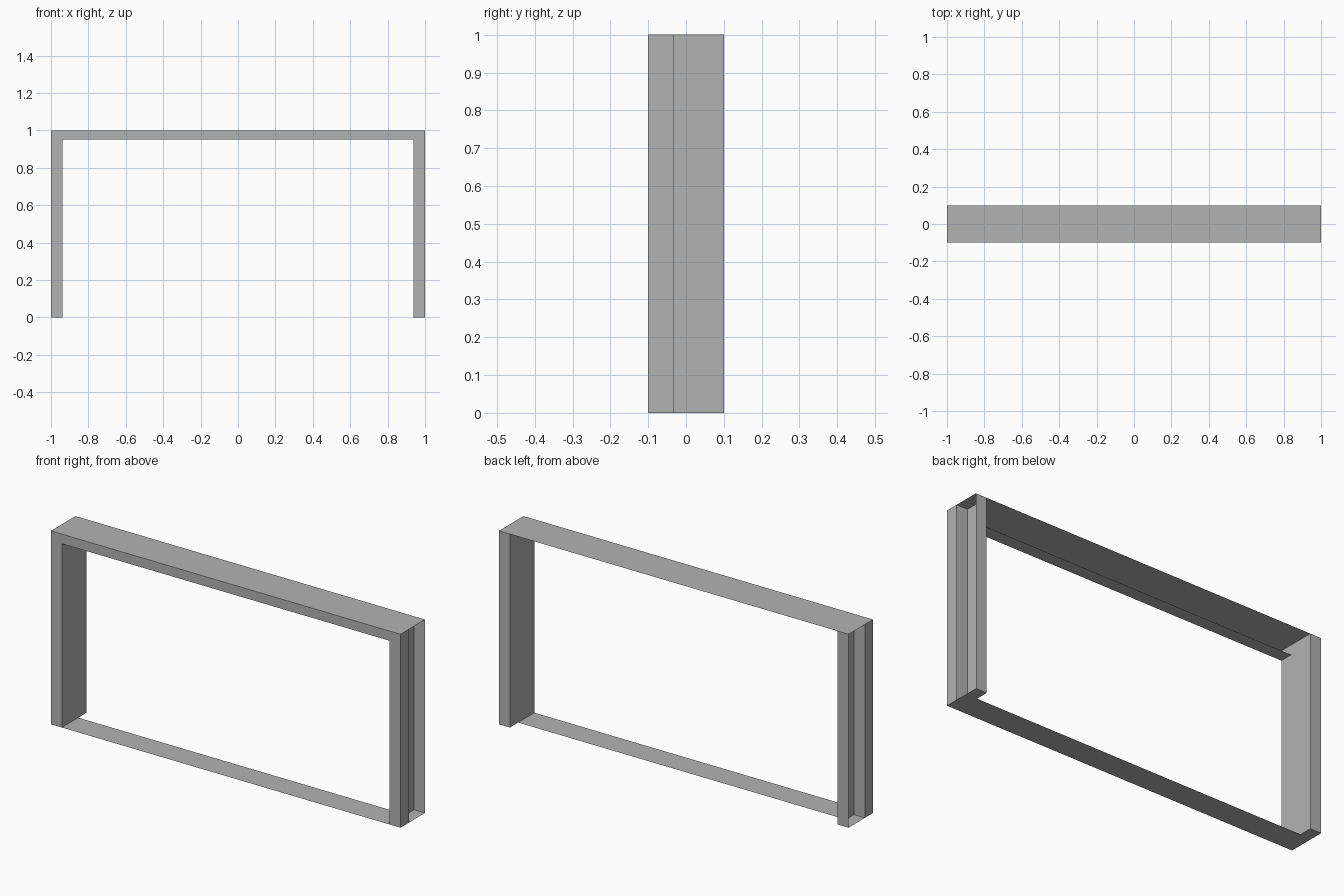
import bpy
import bmesh
from mathutils import Vector

cube = bpy.data.objects.get("Cube")
if cube:
    bpy.data.objects.remove(cube)

# Main dimensions
HALF = 1.0        # half width
INNER = 0.9375    # inner face of the posts
FRONT, BACK = -0.1, 0.1
REBATE = -0.033   # rear of the front section
SILL_BACK = 0.033
TOP, LINTEL = 1.0, 0.95

grey = bpy.data.materials.new("light_grey")
grey.use_nodes = True
colour = (0.45, 0.45, 0.45, 1)
grey.diffuse_color = colour
grey.node_tree.nodes["Principled BSDF"].inputs["Base Color"].default_value = colour


def finish(name, bm, mirror=False):
    bmesh.ops.remove_doubles(bm, verts=bm.verts, dist=0.0001)
    bmesh.ops.recalc_face_normals(bm, faces=bm.faces)
    mesh = bpy.data.meshes.new(name)
    bm.to_mesh(mesh)
    bm.free()
    mesh.materials.append(grey)
    obj = bpy.data.objects.new(name, mesh)
    bpy.context.collection.objects.link(obj)
    if mirror:
        mod = obj.modifiers.new("Mirror", 'MIRROR')
        mod.use_clip = True
    return obj


def folded_sheet(name, path, sweep, mirror=False):
    """Sweep an open profile into a thin folded sheet."""
    bm = bmesh.new()
    near = [bm.verts.new(p) for p in path]
    far = [bm.verts.new(Vector(p) + Vector(sweep)) for p in path]
    for i in range(len(path) - 1):
        bm.faces.new((near[i], near[i + 1], far[i + 1], far[i]))
    return finish(name, bm, mirror)


def flat_sheet(name, outline, mirror=False):
    bm = bmesh.new()
    bm.faces.new([bm.verts.new(p) for p in outline])
    return finish(name, bm, mirror)


# Side posts: closed front section, inner wall and back flange
post = [(HALF, BACK), (INNER, BACK), (INNER, REBATE), (INNER, FRONT),
        (HALF, FRONT), (HALF, REBATE), (INNER, REBATE)]
folded_sheet("side_posts", [(x, y, 0) for x, y in post], (0, 0, TOP), True)

# Lintel: front face and soffit, open at the rear
lintel = [(FRONT, TOP), (FRONT, LINTEL), (REBATE, LINTEL)]
folded_sheet("lintel", [(-INNER, y, z) for y, z in lintel], (2 * INNER, 0, 0))

# Top sheet over the full width and depth
folded_sheet("top_sheet", [(-HALF, FRONT, TOP), (-HALF, BACK, TOP)], (2 * HALF, 0, 0))

# Bottom sheet: full depth under the posts, narrower between them
sill = [(0, FRONT), (HALF, FRONT), (HALF, BACK), (INNER, BACK),
        (INNER, SILL_BACK), (0, SILL_BACK)]
flat_sheet("bottom_sheet", [(x, y, 0) for x, y in sill], True)
